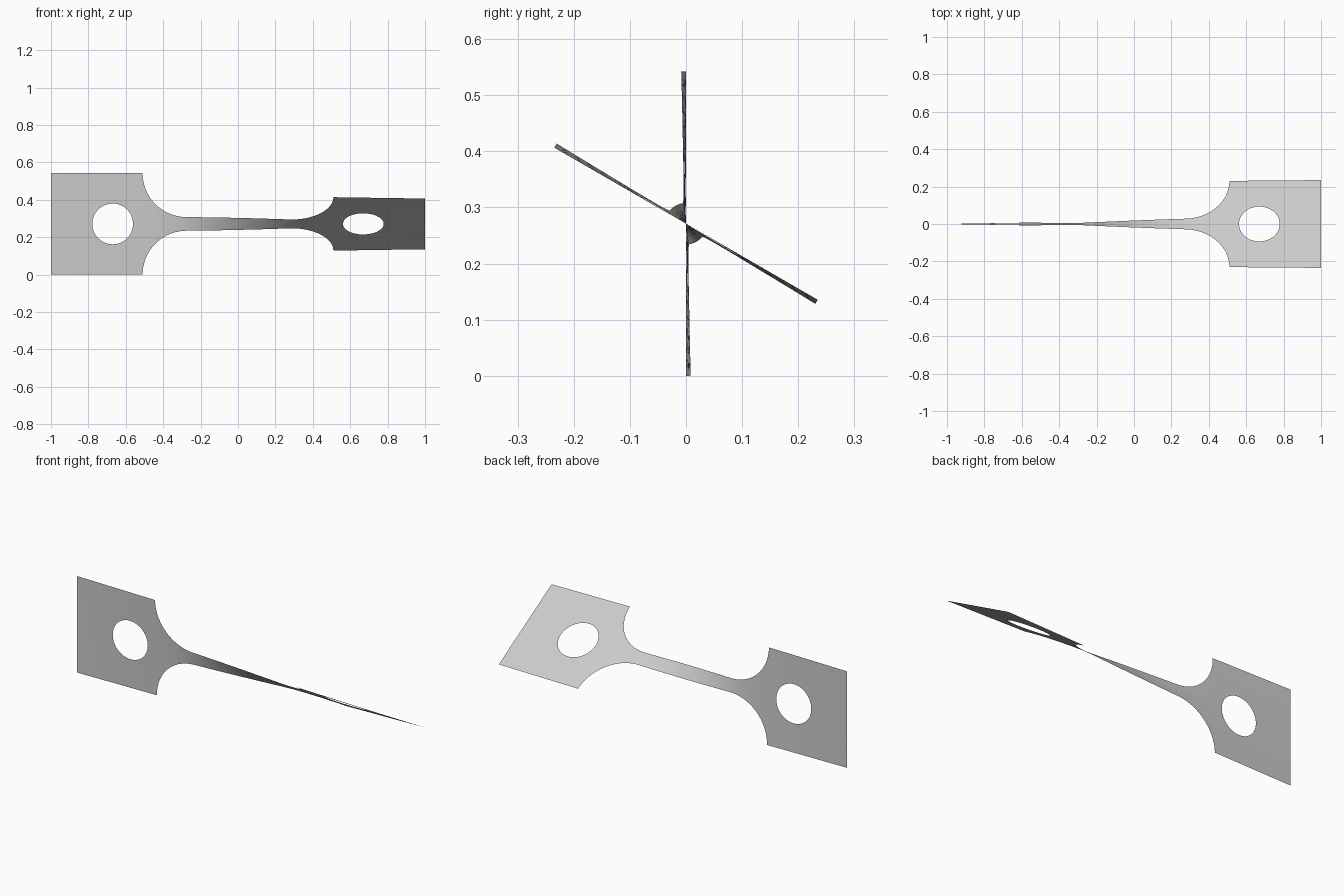
import bpy
import bmesh
from math import sin, cos, pi, atan2, radians, sqrt

cube = bpy.data.objects.get("Cube")
if cube:
    bpy.data.objects.remove(cube, do_unlink=True)

HALF = 0.271              # half width of the end plates
NECK = 0.037              # half width of the slim neck
FILLET = HALF - NECK      # radius of the corner fillets
PLATE = 0.51              # where each plate begins
START = PLATE - FILLET    # where the neck starts to widen
HOLE_X, HOLE_R = 0.67, 0.109
COLS = 16                 # faces across the sheet
TWIST = [(0, 0), (START, 20), (0.33, 23.8), (0.38, 26), (0.44, 27.4), (PLATE, 28.2), (1, 30)]

metal = bpy.data.materials.new("light_grey")
metal.diffuse_color = (0.6, 0.6, 0.6, 1)
metal.use_nodes = True
metal.node_tree.nodes["Principled BSDF"].inputs["Base Color"].default_value = (0.6, 0.6, 0.6, 1)


def half_width(x):
    d = max(0.0, x - START)
    return HALF - sqrt(max(0.0, FILLET ** 2 - d * d))


def twist_angle(x):
    """Twist in radians: steep along the neck, nearly still in the plates."""
    a = min(abs(x), 1)
    for (x0, t0), (x1, t1) in zip(TWIST, TWIST[1:]):
        if a <= x1:
            t = t0 + (t1 - t0) * (a - x0) / (x1 - x0)
            break
    return radians(30 + (t if x > 0 else -t))


def add_grid(bm, rows):
    """Skin neighbouring rows of points with quads."""
    verts = [[bm.verts.new((x, 0, s)) for x, s in row] for row in rows]
    for a, b in zip(verts, verts[1:]):
        for i in range(len(a) - 1):
            bm.faces.new((a[i], b[i], b[i + 1], a[i + 1]))


def side(p, q):
    return [(p[0] + (q[0] - p[0]) * i / COLS, p[1] + (q[1] - p[1]) * i / COLS) for i in range(COLS)]


bm = bmesh.new()

# Neck and fillets of one half
stations = [START * i / 14 for i in range(14)]
stations += [START + FILLET * sin(pi / 2 * i / 18) for i in range(19)]
add_grid(bm, [[(x, half_width(x) * (2 * j / COLS - 1)) for j in range(COLS + 1)] for x in stations])

# End plate: rings running from the rectangular edge in to the round hole
corners = [(PLATE, -HALF), (PLATE, HALF), (1, HALF), (1, -HALF)]
edge = [p for i in range(4) for p in side(corners[i], corners[(i + 1) % 4])]
edge.append(edge[0])
rings = []
for k in range(7):
    ring = []
    for x, s in edge:
        a = atan2(s, x - HOLE_X)
        hx, hs = HOLE_X + HOLE_R * cos(a), HOLE_R * sin(a)
        ring.append((x + (hx - x) * k / 6, s + (hs - s) * k / 6))
    rings.append(ring)
add_grid(bm, rings)

# Mirror to the other half and weld
copy = bmesh.ops.duplicate(bm, geom=bm.verts[:] + bm.edges[:] + bm.faces[:])["geom"]
for item in copy:
    if isinstance(item, bmesh.types.BMVert):
        item.co.x *= -1
bmesh.ops.reverse_faces(bm, faces=[f for f in copy if isinstance(f, bmesh.types.BMFace)])
bmesh.ops.remove_doubles(bm, verts=bm.verts[:], dist=0.0005)

# Twist the flat sheet about its long axis and lift it onto the ground
for v in bm.verts:
    t, s = twist_angle(v.co.x), v.co.z
    v.co.y, v.co.z = -s * sin(t), HALF + s * cos(t)
for f in bm.faces:
    f.smooth = True

mesh = bpy.data.meshes.new("twisted_test_strip")
bm.to_mesh(mesh)
bm.free()
mesh.materials.append(metal)
strip = bpy.data.objects.new("twisted_test_strip", mesh)
bpy.context.collection.objects.link(strip)
